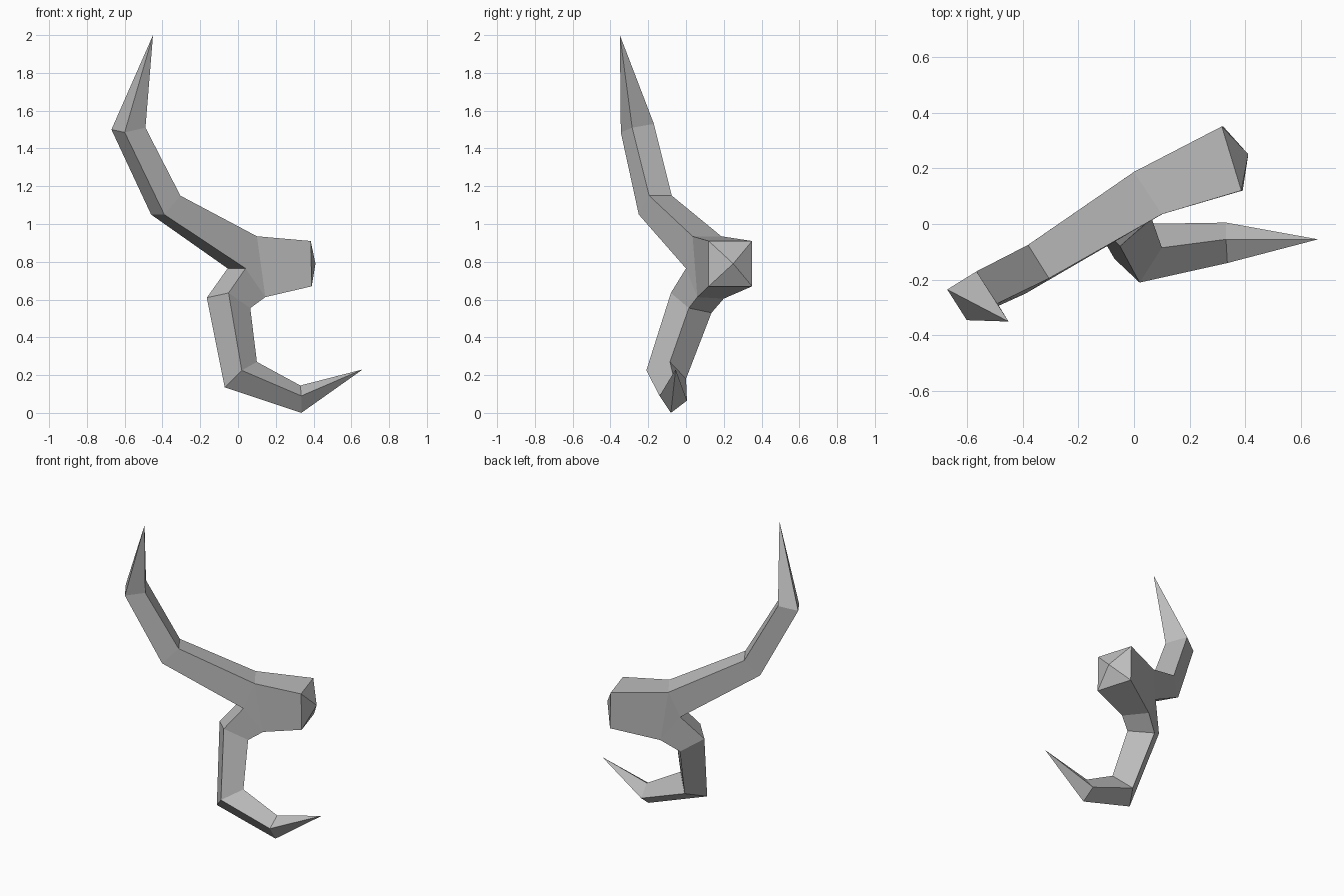
import bpy, bmesh

cube = bpy.data.objects.get("Cube")
if cube:
    bpy.data.objects.remove(cube, do_unlink=True)

GREY = (0.5, 0.5, 0.5, 1)
mat = bpy.data.materials.new("grey horn")
mat.use_nodes = True
mat.diffuse_color = GREY
mat.node_tree.nodes["Principled BSDF"].inputs["Base Color"].default_value = GREY


def make_part(name, rings, tip=None, extra=()):
    """Bridge matching rings in order, close the last one to a tip, add extra faces."""
    bm = bmesh.new()
    loops = [[bm.verts.new(p) for p in ring] for ring in rings]
    for a, b in zip(loops, loops[1:]):
        for i in range(len(a)):
            j = (i + 1) % len(a)
            bm.faces.new((a[i], a[j], b[j], b[i]))
    if tip:
        end, point = loops[-1], bm.verts.new(tip)
        for i in range(len(end)):
            bm.faces.new((end[i], end[(i + 1) % len(end)], point))
    for face in extra:
        bm.faces.new([bm.verts.new(p) for p in face])
    bmesh.ops.remove_doubles(bm, verts=bm.verts, dist=0.0005)
    bmesh.ops.recalc_face_normals(bm, faces=bm.faces)
    mesh = bpy.data.meshes.new(name)
    bm.to_mesh(mesh)
    bm.free()
    mesh.materials.append(mat)
    obj = bpy.data.objects.new(name, mesh)
    bpy.context.collection.objects.link(obj)


# Shared fork corners: top, crotch and underside, each front and back
top_f, top_b = (0.10, 0.035, 0.935), (0.0, 0.187, 0.935)
crotch_f, crotch_b = (0.04, 0.0, 0.765), (-0.055, 0.14, 0.765)
under_f, under_b = (0.145, 0.06, 0.613), (0.05, 0.2, 0.605)

# Thick root with its blunt pointed cap
cap = [(0.385, 0.12, 0.91), (0.39, 0.12, 0.67), (0.32, 0.35, 0.67), (0.315, 0.35, 0.91)]
make_part("horn_root", [[top_f, under_f, under_b, top_b], cap], (0.41, 0.25, 0.79),
          [(top_f, crotch_f, under_f), (top_b, under_b, crotch_b)])
root = bpy.data.objects["horn_root"].data
bm = bmesh.new()
bm.from_mesh(root)
# Open the root where the two branches join it
joint = [f for f in bm.faces if len(f.verts) == 4
         and all(v.co.x < 0.2 for v in f.verts)]
bmesh.ops.delete(bm, geom=joint, context='FACES_ONLY')
bmesh.ops.recalc_face_normals(bm, faces=bm.faces)
bm.to_mesh(root)
bm.free()

# Upper branch, sweeping out and up
make_part("upper_branch", [
    [top_f, top_b, crotch_b, crotch_f],
    [(-0.305, -0.195, 1.15), (-0.38, -0.075, 1.15), (-0.46, -0.13, 1.05), (-0.39, -0.25, 1.05)],
    [(-0.49, -0.285, 1.51), (-0.565, -0.17, 1.53), (-0.67, -0.235, 1.50), (-0.60, -0.345, 1.485)],
], (-0.45, -0.35, 2.0))

# Lower branch, hooking down and back under
make_part("lower_branch", [
    [crotch_f, under_f, under_b, crotch_b],
    [(-0.05, -0.08, 0.635), (0.065, 0.015, 0.555), (-0.05, 0.135, 0.53), (-0.165, 0.04, 0.61)],
    [(0.02, -0.21, 0.225), (0.10, -0.085, 0.27), (0.01, 0.0, 0.18), (-0.07, -0.125, 0.135)],
    [(0.335, -0.14, 0.09), (0.33, -0.055, 0.145), (0.33, 0.005, 0.065), (0.335, -0.08, 0.0)],
], (0.66, -0.055, 0.23))
